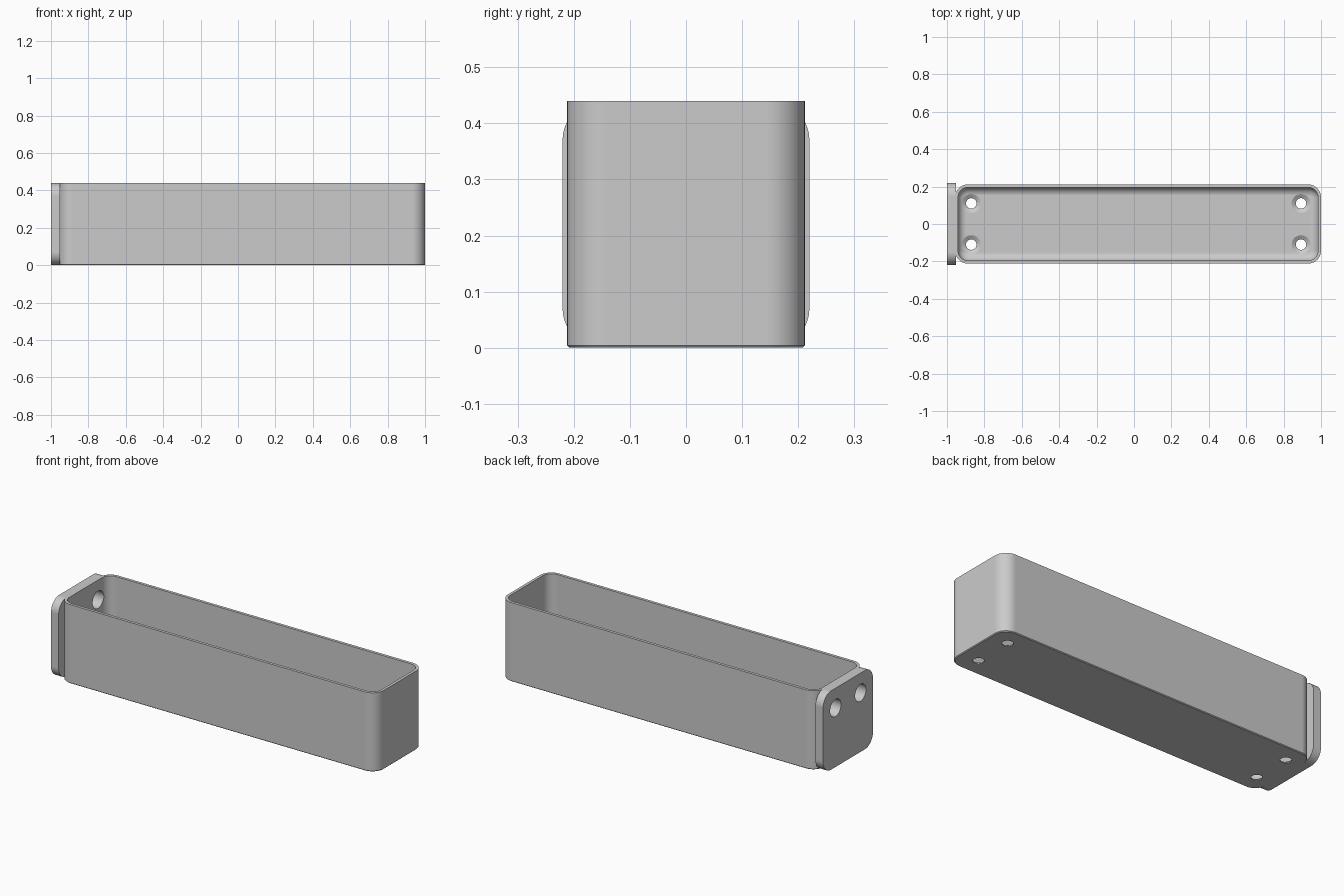
import bpy, bmesh, math
from mathutils import Matrix

if "Cube" in bpy.data.objects:
    bpy.data.objects.remove(bpy.data.objects["Cube"], do_unlink=True)

grey = bpy.data.materials.new("plain grey")
grey.use_nodes = True
grey.diffuse_color = (0.6, 0.6, 0.6, 1)
grey.node_tree.nodes["Principled BSDF"].inputs["Base Color"].default_value = grey.diffuse_color

HEIGHT, WALL, FLOOR, FILLET, CORNER = 0.44, 0.016, 0.02, 0.045, 0.07
X0, X1, HALF_Y = -0.957, 1.0, 0.212


def rounded_rect(half_a, half_b, radius, steps=10):
    """Outline of a rounded rectangle, counter-clockwise."""
    pts = []
    for q, (sa, sb) in enumerate([(1, 1), (-1, 1), (-1, -1), (1, -1)]):
        for i in range(steps + 1):
            t = (q + i / steps) * math.pi / 2
            pts.append((sa * (half_a - radius) + radius * math.cos(t),
                        sb * (half_b - radius) + radius * math.sin(t)))
    return pts


def loft(name, rings, matrix=Matrix()):
    """Skin a stack of matching rings and cap both ends."""
    bm = bmesh.new()
    loops = [[bm.verts.new(matrix @ Matrix.Translation(p).translation) for p in r] for r in rings]
    for low, high in zip(loops, loops[1:]):
        for i in range(len(low)):
            j = (i + 1) % len(low)
            bm.faces.new((low[i], low[j], high[j], high[i]))
    bm.faces.new(loops[0][::-1])
    bm.faces.new(loops[-1])
    bmesh.ops.recalc_face_normals(bm, faces=bm.faces)
    mesh = bpy.data.meshes.new(name)
    bm.to_mesh(mesh)
    bm.free()
    mesh.materials.append(grey)
    ob = bpy.data.objects.new(name, mesh)
    bpy.context.collection.objects.link(ob)
    return ob


def turned(name, profile, matrix, sides=40):
    """Round cutter from (radius, height) pairs."""
    angles = [2 * math.pi * i / sides for i in range(sides)]
    return loft(name, [[(r * math.cos(a), r * math.sin(a), z) for a in angles]
                       for r, z in profile], matrix)


def boolean(target, tool, operation):
    tool.hide_render = True
    mod = target.modifiers.new(operation.title(), "BOOLEAN")
    mod.operation, mod.solver, mod.object = operation, "EXACT", tool
    bpy.context.view_layer.objects.active = target
    bpy.ops.object.modifier_apply(modifier=mod.name)
    bpy.data.objects.remove(tool, do_unlink=True)


# Trough: outer wall, rim, inner wall, then a fillet down to the floor
section = [(0.004, 0), (0, 0.004), (0, HEIGHT), (WALL, HEIGHT)]
for i in range(9):
    t = i / 8 * math.pi / 2
    section.append((WALL + FILLET * (1 - math.cos(t)), FLOOR + FILLET * (1 - math.sin(t))))
half_x, mid_x = (X1 - X0) / 2, (X0 + X1) / 2
trough = loft("planter_trough",
              [[(x + mid_x, y, z) for x, y in rounded_rect(half_x - d, HALF_Y - d, CORNER - d)]
               for d, z in section])

# Mounting plate on the end wall
outline = rounded_rect(0.22, HEIGHT / 2, CORNER)
plate = loft("mounting_plate", [[(x, y, z + HEIGHT / 2) for y, z in outline]
                                for x in (-1.0, X0 + 0.004)])
boolean(trough, plate, "UNION")

# Countersunk drain holes in the floor, and screw holes through the plate
for y in (-0.11, 0.11):
    for x in (-0.87, 0.893):
        drain = turned("drain_cutter", [(0.028, -0.05), (0.028, 0.006), (0.05, FLOOR), (0.05, 0.03)],
                       Matrix.Translation((x, y, 0)))
        boolean(trough, drain, "DIFFERENCE")
    screw = turned("screw_cutter", [(0.048, -0.1), (0.048, 0.1)],
                   Matrix.Translation((-0.97, y, 0.33)) @ Matrix.Rotation(math.pi / 2, 4, "Y"))
    boolean(trough, screw, "DIFFERENCE")

# Smooth curves with crisp edges
bpy.ops.object.select_all(action="DESELECT")
trough.select_set(True)
bpy.context.view_layer.objects.active = trough
bpy.ops.object.shade_smooth_by_angle(angle=math.radians(30))
trough.modifiers.new("Even shading", "WEIGHTED_NORMAL").keep_sharp = True
